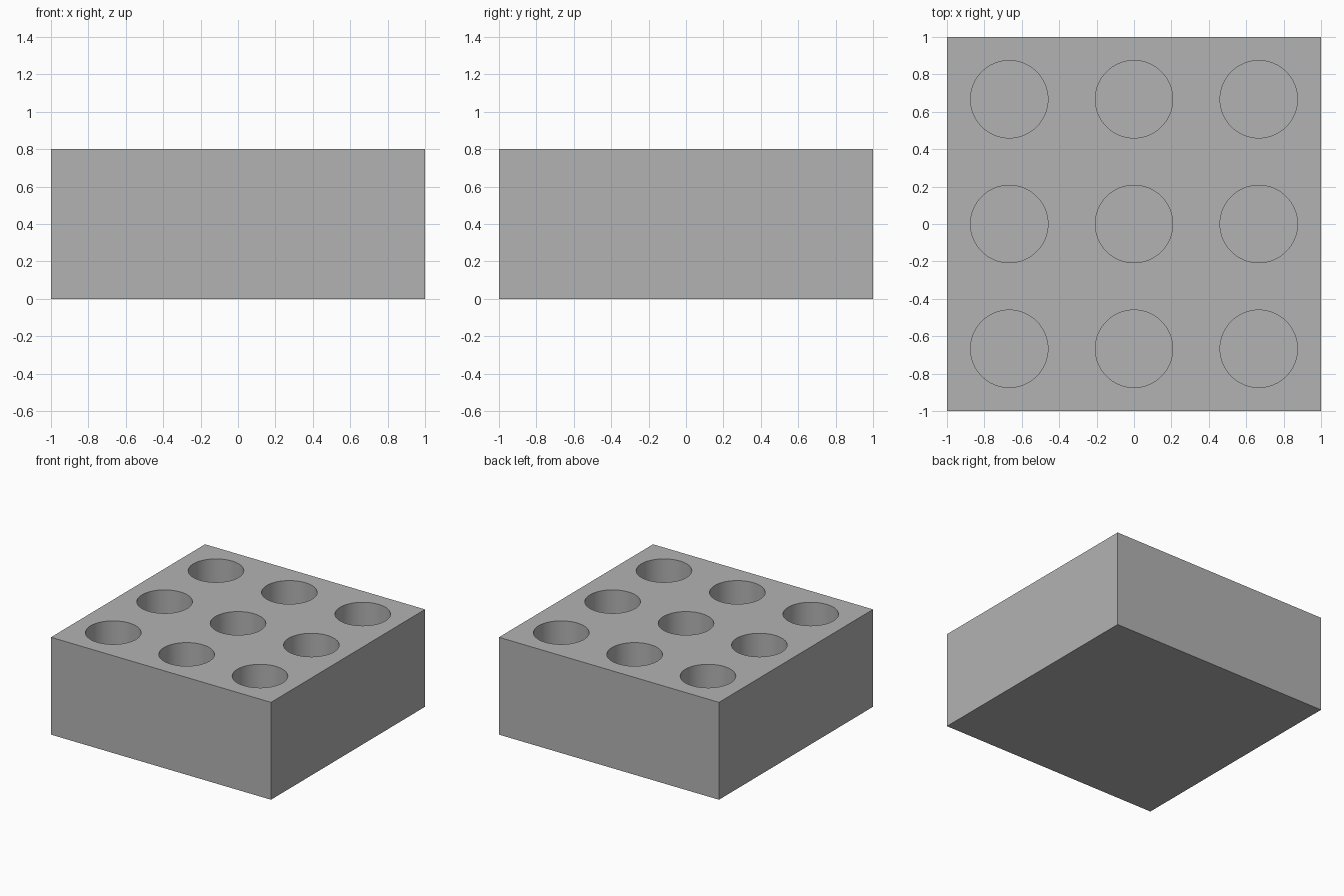
import bpy
import bmesh
from math import radians
from mathutils import Matrix

SIZE, HEIGHT = 2.0, 0.8
PITCH, RADIUS, DEPTH = 0.667, 0.207, 0.6

if "Cube" in bpy.data.objects:
    bpy.data.objects.remove(bpy.data.objects["Cube"], do_unlink=True)

# Plain grey material
grey = bpy.data.materials.new("plain grey")
grey.use_nodes = True
colour = (0.45, 0.45, 0.45, 1)
grey.diffuse_color = colour
grey.node_tree.nodes["Principled BSDF"].inputs["Base Color"].default_value = colour


def make_object(name, bm):
    mesh = bpy.data.meshes.new(name)
    bm.to_mesh(mesh)
    bm.free()
    mesh.materials.append(grey)
    obj = bpy.data.objects.new(name, mesh)
    bpy.context.collection.objects.link(obj)
    return obj


# Solid block standing on the ground
bm = bmesh.new()
bmesh.ops.create_cube(bm, size=1, matrix=Matrix.Translation((0, 0, HEIGHT / 2))
                      @ Matrix.Diagonal((SIZE, SIZE, HEIGHT, 1)))
block = make_object("holder_block", bm)

# Three by three grid of round pockets, open at the top
bm = bmesh.new()
overshoot = 0.2
length = DEPTH + overshoot
for column in (-1, 0, 1):
    for row in (-1, 0, 1):
        centre = (column * PITCH, row * PITCH, HEIGHT - DEPTH + length / 2)
        bmesh.ops.create_cone(bm, cap_ends=True, segments=64, radius1=RADIUS,
                              radius2=RADIUS, depth=length,
                              matrix=Matrix.Translation(centre))
cutter = make_object("pocket_cutter", bm)
cutter.hide_render = True

# Cut the pockets and discard the cutter
bpy.ops.object.select_all(action='DESELECT')
block.select_set(True)
bpy.context.view_layer.objects.active = block
cut = block.modifiers.new("pockets", 'BOOLEAN')
cut.operation = 'DIFFERENCE'
cut.solver = 'EXACT'
cut.object = cutter
bpy.ops.object.modifier_apply(modifier=cut.name)
bpy.data.objects.remove(cutter, do_unlink=True)

# Smooth pocket walls with crisp rims
bpy.ops.object.shade_smooth_by_angle(angle=radians(30))
